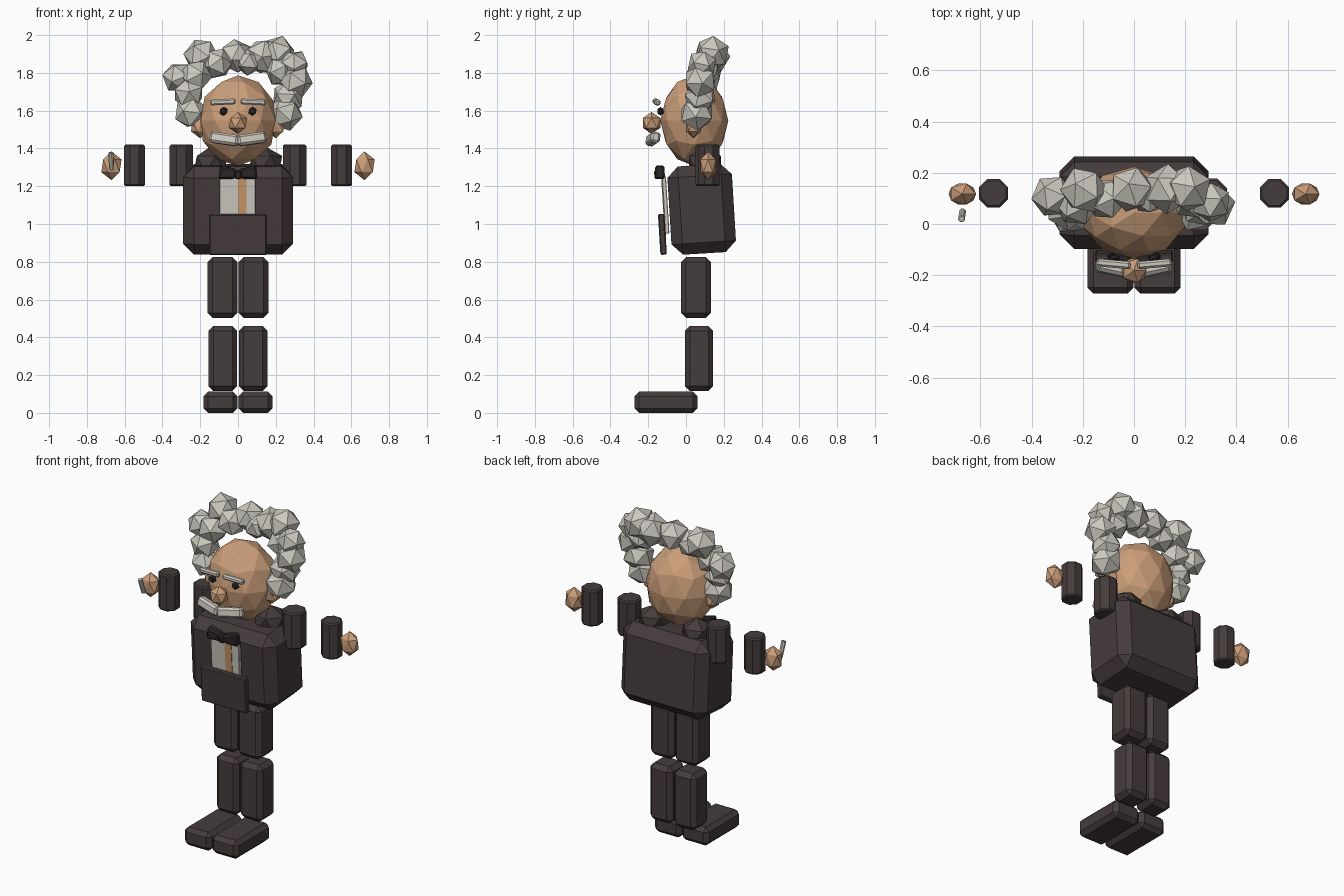
import bpy, bmesh, math, random
from mathutils import Matrix, Euler

if "Cube" in bpy.data.objects:
    bpy.data.objects.remove(bpy.data.objects["Cube"])

random.seed(4)


def material(name, rgb):
    m = bpy.data.materials.new(name)
    m.diffuse_color = (*rgb, 1)
    m.use_nodes = True
    m.node_tree.nodes["Principled BSDF"].inputs["Base Color"].default_value = m.diffuse_color
    return m


SUIT = material("dark suit", (0.06, 0.045, 0.045))
BLACK = material("near black", (0.025, 0.02, 0.022))
SKIN = material("skin", (0.60, 0.345, 0.195))
HAIR = material("grey white", (0.60, 0.585, 0.52))
TAN = material("tan stripe", (0.58, 0.31, 0.14))


def finish(name, bm, mat, loc, rot=(0, 0, 0)):
    me = bpy.data.meshes.new(name)
    rot = Euler([math.radians(a) for a in rot])
    bm.transform(Matrix.Translation(loc) @ rot.to_matrix().to_4x4())
    bmesh.ops.recalc_face_normals(bm, faces=bm.faces)
    bm.to_mesh(me)
    bm.free()
    me.materials.append(mat)
    ob = bpy.data.objects.new(name, me)
    bpy.context.collection.objects.link(ob)
    return ob


def bevel(bm, width):
    bmesh.ops.bevel(bm, geom=bm.edges[:], offset=width, segments=1,
                    affect='EDGES', profile=0.5)


def box(name, mat, loc, size, chamfer=0.0, rot=(0, 0, 0), taper=None):
    bm = bmesh.new()
    bmesh.ops.create_cube(bm, size=1)
    for v in bm.verts:
        v.co = [c * s for c, s in zip(v.co, size)]
        if taper and v.co.x * taper[0] < 0:      # narrow one end along x
            v.co.z *= taper[1]
    if chamfer:
        bevel(bm, chamfer)
    return finish(name, bm, mat, loc, rot)


def ball(name, mat, loc, radii, detail=1, rot=(0, 0, 0)):
    bm = bmesh.new()
    bmesh.ops.create_icosphere(bm, subdivisions=detail, radius=1)
    for v in bm.verts:
        v.co = [c * r for c, r in zip(v.co, radii)]
    return finish(name, bm, mat, loc, rot)


def tube(name, mat, loc, radius, height, sides=8, chamfer=0.008, rot=(0, 0, 0)):
    bm = bmesh.new()
    bmesh.ops.create_cone(bm, cap_ends=True, segments=sides, radius1=radius,
                          radius2=radius, depth=height)
    bm.transform(Matrix.Rotation(math.pi / sides, 4, 'Z'))
    if chamfer:
        rim = [e for e in bm.edges
               if abs(e.verts[0].co.z - e.verts[1].co.z) < 1e-4]
        bmesh.ops.bevel(bm, geom=rim, offset=chamfer, segments=1,
                        affect='EDGES', profile=0.5)
    return finish(name, bm, mat, loc, rot)


TILT = (3.5, 0, 0)

# Torso and clothing front
box("torso", SUIT, (0, 0.083, 1.078), (0.58, 0.342, 0.468), 0.058, TILT)
box("shirt_front", HAIR, (-0.002, -0.108, 1.10), (0.19, 0.022, 0.30), 0.003, TILT)
box("shirt_stripe", TAN, (0.022, -0.118, 1.09), (0.045, 0.008, 0.31), 0, TILT)
box("waist_panel", SUIT, (0, -0.125, 0.945), (0.305, 0.034, 0.216), 0.006, TILT)

# Head and nose
ball("head", SKIN, (0, 0.044, 1.547), (0.208, 0.18, 0.24), 2)
ball("nose", SKIN, (0, -0.182, 1.535), (0.055, 0.055, 0.058), 1)

# Mirrored parts
for s, side in ((-1, "left"), (1, "right")):
    ball("shoulder_pad_" + side, SUIT, (s * 0.145, 0.1, 1.32), (0.1, 0.1, 0.09))
    box("bow_wing_" + side, BLACK, (s * 0.055, -0.138, 1.27), (0.09, 0.05, 0.075),
        0.01, (3.5, -s * 6, 0), (s, 0.65))
    ball("ear_" + side, SKIN, (s * 0.2, 0.04, 1.52), (0.055, 0.045, 0.066))
    ball("eye_" + side, BLACK, (s * 0.077, -0.135, 1.597), (0.024, 0.018, 0.024))
    box("brow_" + side, HAIR, (s * 0.08, -0.156, 1.646), (0.135, 0.03, 0.03),
        0.008, (0, s * 3, s * 5))
    box("moustache_" + side, HAIR, (s * 0.072, -0.175, 1.45), (0.155, 0.05, 0.058),
        0.012, (-10, -s * 8, s * 12))
    # Arms with separated segments
    tube("upper_arm_" + side, SUIT, (s * 0.3, 0.114, 1.31), 0.068, 0.22)
    tube("forearm_" + side, SUIT, (s * 0.548, 0.12, 1.31), 0.061, 0.22)
    ball("hand_" + side, SKIN, (s * 0.67, 0.117, 1.308), (0.06, 0.048, 0.076))
    # Legs and shoes
    box("thigh_" + side, SUIT, (s * 0.082, 0.053, 0.664), (0.157, 0.157, 0.322), 0.026)
    box("shin_" + side, SUIT, (s * 0.08, 0.069, 0.288), (0.152, 0.15, 0.345), 0.026)
    box("shoe_" + side, SUIT, (s * 0.092, -0.106, 0.056), (0.18, 0.332, 0.112), 0.024)

box("bow_knot", BLACK, (0, -0.142, 1.262), (0.036, 0.052, 0.048), 0.008, TILT)

# Small stick held beside one hand
tube("stick", HAIR, (-0.671, 0.034, 1.333), 0.014, 0.095, 8, 0.002, (18, 0, -8))

# Faceted hair clumps in an arch around the head: x, z, radius
CLUMPS = [
    (-0.252, 1.59, 0.088), (-0.262, 1.69, 0.085), (-0.318, 1.775, 0.085),
    (-0.225, 1.785, 0.090), (-0.195, 1.89, 0.095), (-0.11, 1.85, 0.085),
    (-0.01, 1.89, 0.092), (0.055, 1.86, 0.075), (0.13, 1.885, 0.098),
    (0.21, 1.905, 0.095), (0.225, 1.81, 0.085), (0.305, 1.755, 0.092),
    (0.30, 1.845, 0.080), (0.265, 1.67, 0.090), (0.25, 1.585, 0.095),
]
for i, (x, z, r) in enumerate(CLUMPS):
    y = 0.058 + (z - 1.57) * 0.18 + random.uniform(-0.025, 0.025)
    spin = [random.uniform(0, 360) for _ in range(3)]
    ball(f"hair_clump_{i + 1}", HAIR, (x, y, z), (r, r, r), 1, spin)
